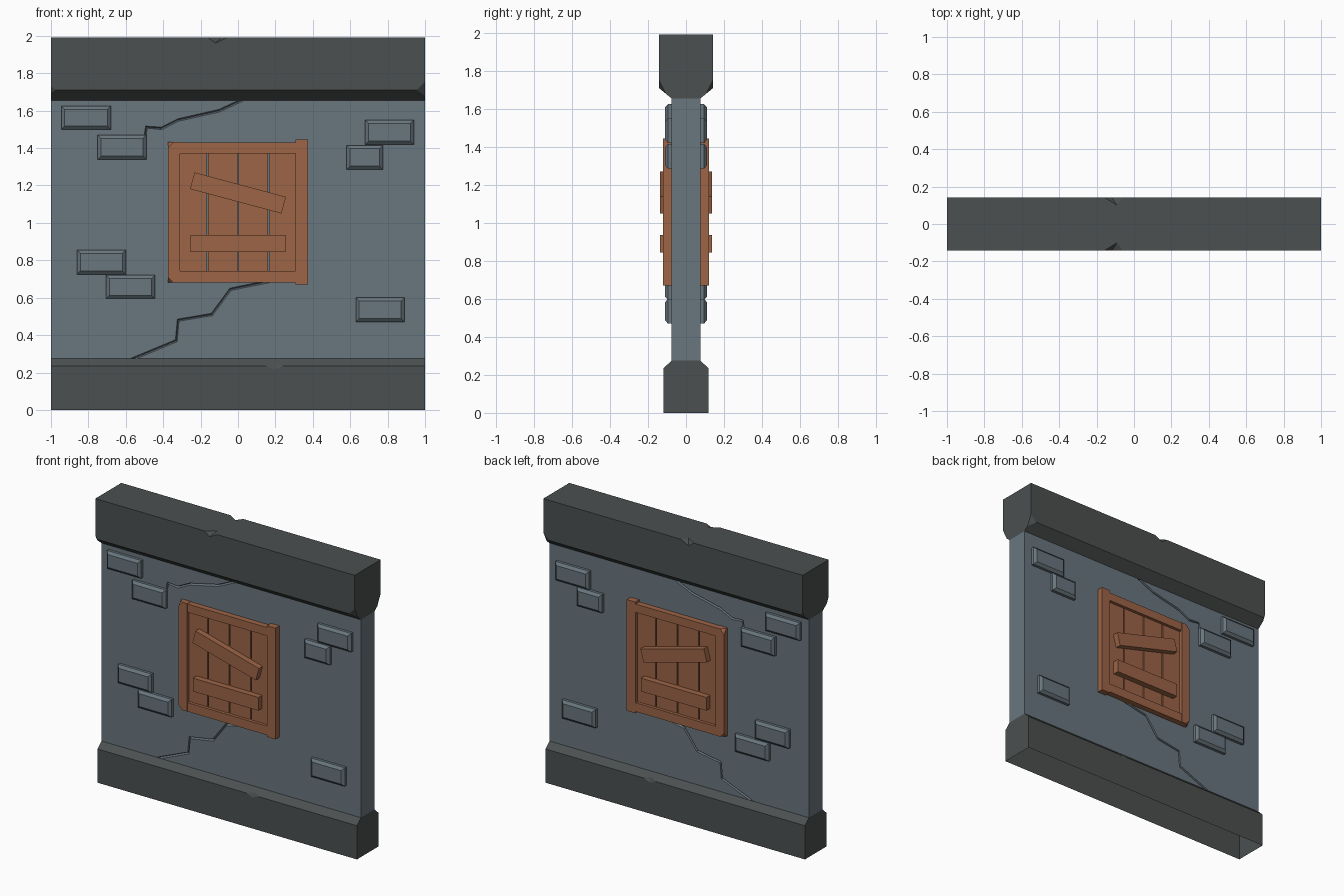
import bpy, bmesh, math
from mathutils import Vector

if "Cube" in bpy.data.objects:
    bpy.data.objects.remove(bpy.data.objects["Cube"])


def material(name, rgb):
    m = bpy.data.materials.new(name)
    m.diffuse_color = (*rgb, 1)
    m.use_nodes = True
    m.node_tree.nodes["Principled BSDF"].inputs["Base Color"].default_value = m.diffuse_color
    return m


STONE = material("blue_grey_stone", (0.141, 0.181, 0.209))
DARK = material("dark_grey_stone", (0.072, 0.080, 0.080))
WOOD = material("brown_wood", (0.335, 0.128, 0.061))


def finish(name, bm, mat, mirror=False):
    bmesh.ops.recalc_face_normals(bm, faces=bm.faces[:])
    me = bpy.data.meshes.new(name)
    bm.to_mesh(me)
    bm.free()
    ob = bpy.data.objects.new(name, me)
    bpy.context.collection.objects.link(ob)
    if mat:
        me.materials.append(mat)
    if mirror:  # same detail on the back of the wall
        mod = ob.modifiers.new("back_copy", 'MIRROR')
        mod.use_axis = (False, True, False)
    return ob


def hull(name, pts, mat, mirror=False):
    """Convex solid around the given points."""
    bm = bmesh.new()
    for p in pts:
        bm.verts.new(p)
    bmesh.ops.convex_hull(bm, input=bm.verts[:])
    bmesh.ops.dissolve_limit(bm, angle_limit=0.01, verts=bm.verts[:], edges=bm.edges[:])
    return finish(name, bm, mat, mirror)


def box_pts(x0, x1, y0, y1, z0, z1):
    return [(x, y, z) for x in (x0, x1) for y in (y0, y1) for z in (z0, z1)]


def beam(name, profile, mat):
    """Half profile (y, z) mirrored and extruded along x."""
    return hull(name, [(x, s * y, z) for x in (-1, 1) for s in (-1, 1) for y, z in profile], mat)


def cut(ob, cutter):
    mod = ob.modifiers.new("cut", 'BOOLEAN')
    mod.operation, mod.solver, mod.object = 'DIFFERENCE', 'EXACT', cutter
    bpy.context.view_layer.objects.active = ob
    bpy.ops.object.modifier_apply(modifier=mod.name)
    bpy.data.objects.remove(cutter, do_unlink=True)


def chip(ob, pts, both=True):
    """Knock a chip out of ob; the last point lies outside the solid."""
    for s in ((1, -1) if both else (1,)):
        cut(ob, hull("chip_cutter", [(x, s * y, z) for x, y, z in pts], None))


# Main wall, ledge on top and plinth below
wall = beam("wall_panel", [(.076, .275), (.076, 1.655)], STONE)
cap = beam("top_ledge", [(.143, 1.99), (.143, 1.71), (.076, 1.655)], DARK)
base = beam("base_plinth", [(.118, 0), (.118, .235), (.076, .275)], DARK)

# Chips in the edges of ledge and plinth
chip(cap, [(-.16, -.143, 1.99), (-.06, -.143, 1.99), (-.09, -.10, 1.99),
           (-.12, -.143, 1.96), (-.11, -.25, 2.10)])
chip(base, [(.15, -.118, .235), (.24, -.118, .235), (.2, -.103, .2493),
            (.195, -.118, .215), (.195, -.2, .27)])
for e, d in ((1, 1.0), (-1, 0.5)):
    chip(cap, [(e * (1 - .045 * d), -.143, 1.71), (e, -.143, 1.71 + .045 * d),
               (e, -.143 + .037 * d, 1.71 - .0304 * d), (e * 1.1, -.23, 1.66)])

# The plinth is open underneath
bm = bmesh.new()
bm.from_mesh(base.data)
bmesh.ops.delete(bm, geom=[f for f in bm.faces if f.normal.z < -.9 and f.calc_center_median().z < .01],
                 context='FACES')
bm.to_mesh(base.data)
bm.free()


# Cracks: shallow V grooves along a zigzag path
def crack(path, width=.007, depth=.018):
    for s in (-1, 1):
        bm = bmesh.new()
        rows = []
        for i, p in enumerate(path):
            a, b = Vector(path[max(i - 1, 0)]), Vector(path[min(i + 1, len(path) - 1)])
            t = (b - a).normalized()
            n = Vector((-t.y, t.x)) * width
            rows.append([bm.verts.new((p[0] + k * n.x, s * y, p[1] + k * n.y))
                         for k, y in ((-1.2, .08), (0, .076 - depth), (1.2, .08))])
        for r, q in zip(rows, rows[1:]):
            for j in range(3):
                bm.faces.new((r[j], r[(j + 1) % 3], q[(j + 1) % 3], q[j]))
        bm.faces.new(rows[0])
        bm.faces.new(rows[-1])
        cut(wall, finish("crack_cutter", bm, None))


crack([(.04, 1.665), (-.10, 1.6), (-.32, 1.55), (-.41, 1.505), (-.49, 1.512), (-.5, 1.44)])
crack([(.18, .69), (-.04, .645), (-.14, .51), (-.32, .48), (-.33, .37), (-.57, .27)])

# Raised bricks with bevelled fronts: x0, x1, z0, z1
for i, (x0, x1, z0, z1) in enumerate([
        (-.945, -.68, 1.5, 1.625), (-.75, -.49, 1.34, 1.47), (.68, .94, 1.42, 1.55),
        (.58, .775, 1.285, 1.415), (-.86, -.6, .725, .855), (-.705, -.445, .595, .72),
        (.63, .89, .47, .6)]):
    b = .018
    hull(f"brick_{i + 1}", box_pts(x0, x1, -.07, -.095, z0, z1)
         + box_pts(x0 + b, x1 - b, -.08, -.111, z0 + b, z1 - b), STONE, True)

# Window frame
left = hull("frame_left_post", box_pts(-.375, -.31, -.118, -.07, .68, 1.432), WOOD)
for z, u in ((1.432, -1), (.68, 1)):
    chip(left, [(-.345, -.118, z), (-.375, -.118, z + .03 * u), (-.375, -.09, z),
                (-.45, -.2, z - .08 * u)], both=False)
left.modifiers.new("back_copy", 'MIRROR').use_axis = (False, True, False)
hull("frame_right_post", box_pts(.307, .373, -.12, -.07, .67, 1.445), WOOD, True)
hull("frame_top_rail", box_pts(-.31, .307, -.116, -.07, 1.372, 1.43), WOOD, True)
hull("frame_bottom_rail", box_pts(-.31, .307, -.116, -.07, .68, .742), WOOD, True)

# Upright planks with narrow gaps
edges = [-.314, -.165, 0, .165, .311]
for i, (a, b) in enumerate(zip(edges, edges[1:])):
    hull(f"plank_{i + 1}", box_pts(a + .004, b - .004, -.095, -.07, .74, 1.374), WOOD, True)

# Boards nailed across, the upper one tilted
for name, zc, ang in (("upper_board", 1.16, math.radians(15)), ("lower_board", .89, 0)):
    c, s = math.cos(ang), math.sin(ang)
    hull(name, [(x * c + z * s, y, zc - x * s + z * c)
                for x, y, z in box_pts(-.253, .253, -.136, -.085, -.046, .046)], WOOD, True)
